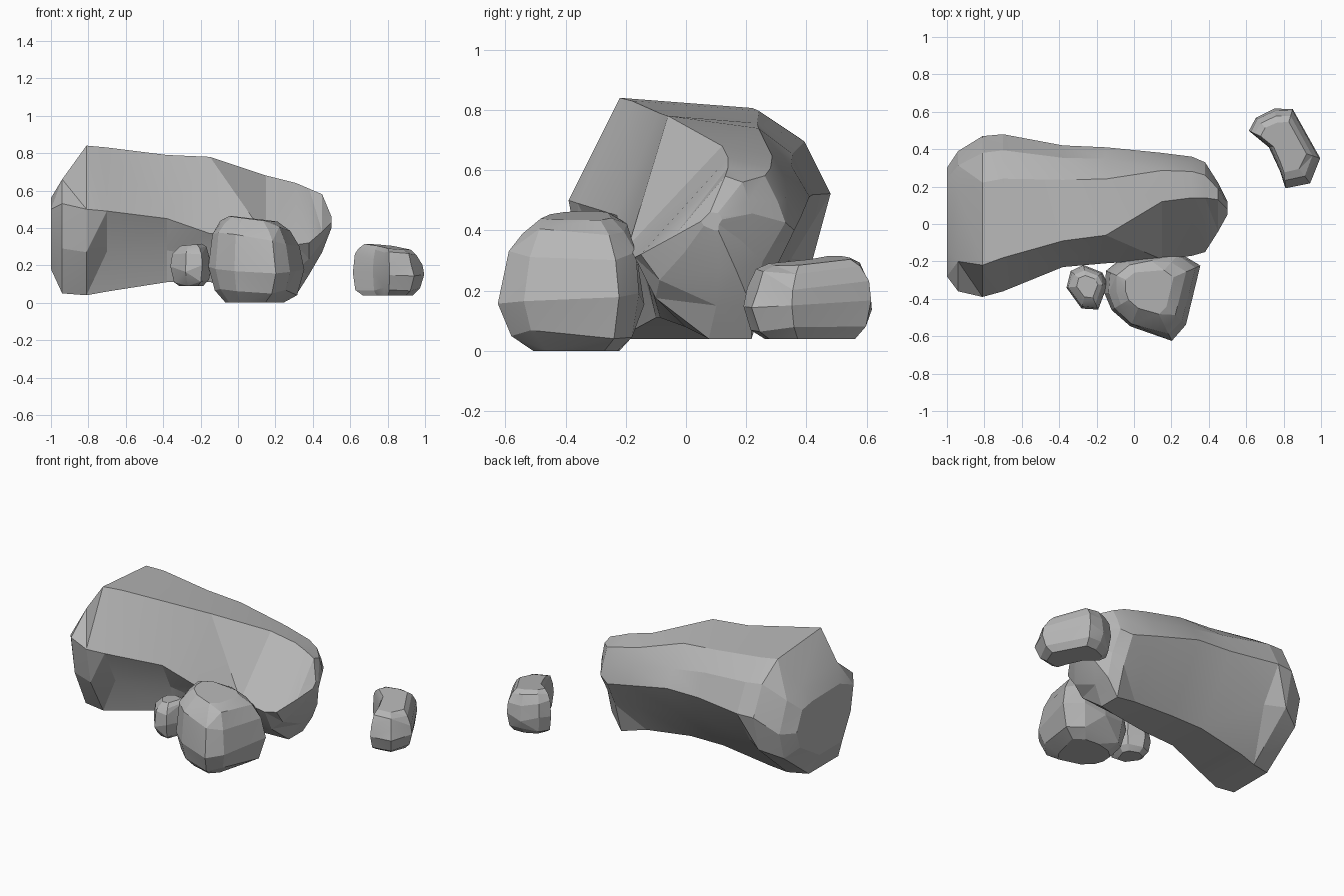
import bpy
import bmesh
import math
import random
from mathutils import Vector

random.seed(4)

default_cube = bpy.data.objects.get("Cube")
if default_cube:
    bpy.data.objects.remove(default_cube, do_unlink=True)

# One flat stone colour
stone = bpy.data.materials.new("stone_grey")
stone.use_nodes = True
stone.diffuse_color = (.47, .47, .47, 1)
stone.node_tree.nodes["Principled BSDF"].inputs["Base Color"].default_value = stone.diffuse_color


def mix(start, end, amount):
    return start + (end - start) * amount


def finish_rock(name, bm, facet_angle):
    """Merge nearly flat neighbours and turn the bmesh into a stone object."""
    bmesh.ops.dissolve_limit(bm, angle_limit=math.radians(facet_angle),
                             verts=bm.verts[:], edges=bm.edges[:])
    bmesh.ops.triangulate(bm, faces=[face for face in bm.faces if len(face.verts) > 3])
    bmesh.ops.recalc_face_normals(bm, faces=bm.faces[:])
    mesh = bpy.data.meshes.new(name)
    bm.to_mesh(mesh)
    bm.free()
    mesh.materials.append(stone)
    rock = bpy.data.objects.new(name, mesh)
    bpy.context.collection.objects.link(rock)
    bpy.ops.object.select_all(action="DESELECT")
    rock.select_set(True)
    bpy.context.view_layer.objects.active = rock
    bpy.ops.object.shade_smooth_by_angle(angle=math.radians(14))


def loft_rock(name, rings):
    """Skin a row of matching closed rings and cap both ends."""
    bm = bmesh.new()
    loops = [[bm.verts.new(point) for point in ring] for ring in rings]
    for first, second in zip(loops, loops[1:]):
        for i, vert in enumerate(first):
            j = (i + 1) % len(first)
            bm.faces.new((vert, first[j], second[j], second[i]))
    bm.faces.new(loops[0])
    bm.faces.new(loops[-1])
    finish_rock(name, bm, facet_angle=2)


def hull_rock(name, rings):
    """Wrap a chiselled convex surface around the rings."""
    bm = bmesh.new()
    for ring in rings:
        for point in ring:
            bm.verts.new(point)
    bmesh.ops.convex_hull(bm, input=bm.verts[:])
    loose = [vert for vert in bm.verts if not vert.link_faces]
    bmesh.ops.delete(bm, geom=loose, context="VERTS")
    finish_rock(name, bm, facet_angle=8)


def boulder_ring(x, front, back, crest, bottom, ridge, top):
    """Nine-sided section: front ridge, underside, back, then the top."""
    # The sides bulge at the thick end; the underside swings back at the nose
    bulge = .05 if x < -.7 else .13
    under = .2 + max(0, x) * .85
    corners = (
        (front, ridge),
        (mix(front, back, bulge), mix(bottom, ridge, .5)),
        (mix(front, back, under), bottom),
        (mix(front, back, mix(under, 1, .5)), bottom),
        (mix(back, front, bulge * 1.2), mix(bottom, top, .32)),
        (back, mix(bottom, top, .6)),
        (mix(crest, back, .87), mix(ridge, top, .6)),
        (mix(crest, back, .64), mix(ridge, top, .9)),
        (crest, top),
    )
    return [(x, y, z) for y, z in corners]


# Share of the height, and width of the outline there
rock_profile = ((0, .58), (.13, .86), (.42, 1.02), (.74, .92), (.92, .72), (1, .48))


def stacked_rings(outline, bottom, top, tilt, fullness):
    """Pile rough scaled copies of a plan outline, the upper ones tilted in x and y."""
    centre = sum((Vector(point) for point in outline), Vector((0, 0))) / len(outline)
    rings = []
    for share, width in rock_profile:
        ring = []
        for point in outline:
            offset = (Vector(point) - centre) * width ** fullness * random.uniform(.95, 1)
            chip = random.uniform(-.35, .35) * share * (1 - share)
            spot = centre + offset
            height = mix(bottom, top, share + chip) + offset.dot(Vector(tilt)) * share
            ring.append((spot.x, spot.y, height))
        rings.append(ring)
    return rings


# Long boulder, thick at one end and tapering to a blunt nose
boulder_sections = (
    (-1, -.28, .3, -.14, .18, .5, .56),
    (-.94, -.36, .39, -.2, .05, .53, .66),
    (-.81, -.39, .47, -.22, .04, .5, .84),
    (-.7, -.36, .48, -.18, .06, .49, .83),
    (-.38, -.23, .42, -.09, .11, .45, .79),
    (-.15, -.21, .41, -.06, .11, .37, .78),
    (.15, -.19, .38, .12, .08, .35, .68),
    (.31, -.17, .36, .14, .04, .31, .64),
    (.38, -.15, .33, .14, .15, .32, .61),
    (.45, -.04, .22, .13, .27, .38, .58),
    (.5, .05, .12, .08, .4, .43, .46),
)
loft_rock("long_boulder", [boulder_ring(*section) for section in boulder_sections])

# Round rock leaning on the front of the boulder
round_outline = ((-.16, -.37), (-.15, -.25), (-.06, -.17), (.1, -.14), (.25, -.15),
                 (.36, -.22), (.28, -.54), (.2, -.62), (-.02, -.55), (-.12, -.46))
hull_rock("round_rock", stacked_rings(round_outline, 0, .45, tilt=(-.12, .02), fullness=.9))

# Pebble tucked beside the round rock
pebble_outline = ((-.36, -.34), (-.34, -.25), (-.27, -.22), (-.17, -.26),
                  (-.14, -.32), (-.19, -.46), (-.28, -.45))
hull_rock("pebble", stacked_rings(pebble_outline, .09, .31, tilt=(.1, 0), fullness=.9))

# Bent stone lying apart, hollow on its inner side
bent_outline = ((.61, .5), (.65, .57), (.75, .62), (.85, .62), (1, .35),
                (.94, .22), (.81, .19), (.78, .28), (.72, .41))
loft_rock("bent_stone", stacked_rings(bent_outline, .04, .3, tilt=(-.1, .06), fullness=.6))
